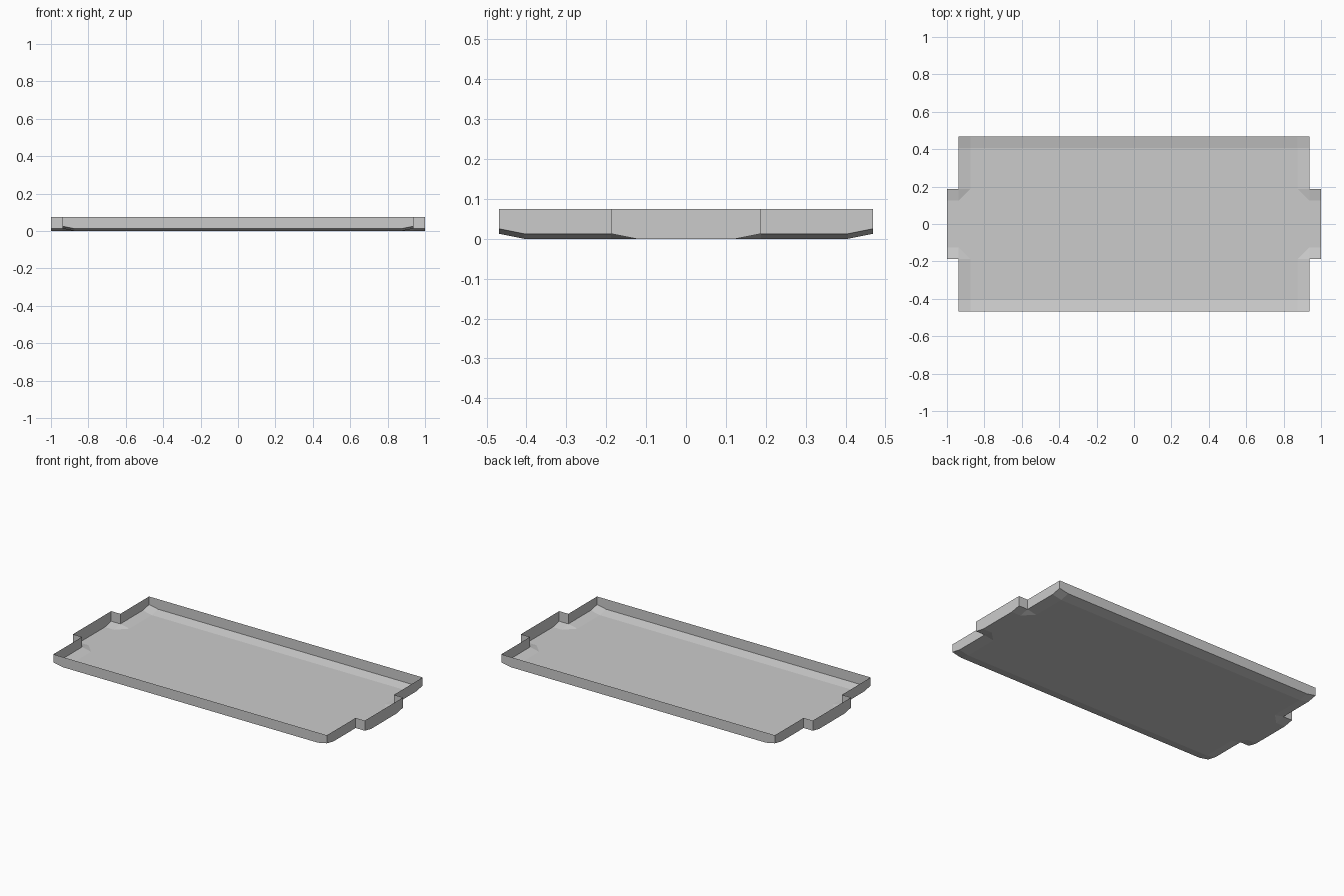
import bpy
import bmesh

cube = bpy.data.objects.get("Cube")
if cube:
    bpy.data.objects.remove(cube, do_unlink=True)

RIM = 0.075
RISE = 0.0125


def mirrored(values):
    return [-v for v in values] + values[::-1]


XS = mirrored([1.0, 0.9375, 0.875])
YS = mirrored([0.46875, 0.40625, 0.1875, 0.125])


def floor_height(x, y):
    # Floor lifts one step at the long sides and one at the notched ends
    long_side = abs(y) > 0.45
    short_end = abs(x) > 0.93 and abs(y) > 0.18
    return RISE * (long_side + short_end)


# Floor panel on a cross-shaped grid, with chamfered edges
bm = bmesh.new()
grid = {(x, y): bm.verts.new((x, y, floor_height(x, y))) for x in XS for y in YS}
for x0, x1 in zip(XS, XS[1:]):
    for y0, y1 in zip(YS, YS[1:]):
        cx, cy = abs(x0 + x1) / 2, abs(y0 + y1) / 2
        if cx > 0.94 and cy > 0.18:
            continue
        quad = [grid[p] for p in ((x0, y0), (x1, y0), (x1, y1), (x0, y1))]
        raised = [i for i, v in enumerate(quad) if v.co.z > 0]
        if len(raised) == 1:
            # Fold the inner corner of each notch along its diagonal
            k = raised[0]
            a, b, c, d = quad[k:] + quad[:k]
            bm.faces.new((a, b, d))
            bm.faces.new((b, c, d))
        else:
            bm.faces.new(quad)
bmesh.ops.delete(bm, geom=[v for v in bm.verts if not v.link_faces], context="VERTS")

# Upright wall around the whole outline
border = [e for e in bm.edges if e.is_boundary]
wall = bmesh.ops.extrude_edge_only(bm, edges=border)["geom"]
for v in wall:
    if isinstance(v, bmesh.types.BMVert):
        v.co.z = RIM
bmesh.ops.recalc_face_normals(bm, faces=bm.faces[:])

mesh = bpy.data.meshes.new("tray")
bm.to_mesh(mesh)
bm.free()
tray = bpy.data.objects.new("tray", mesh)
bpy.context.collection.objects.link(tray)

# Plain grey finish
grey = bpy.data.materials.new("plain grey")
grey.use_nodes = True
colour = (0.6, 0.6, 0.6, 1.0)
grey.diffuse_color = colour
grey.node_tree.nodes["Principled BSDF"].inputs["Base Color"].default_value = colour
mesh.materials.append(grey)
